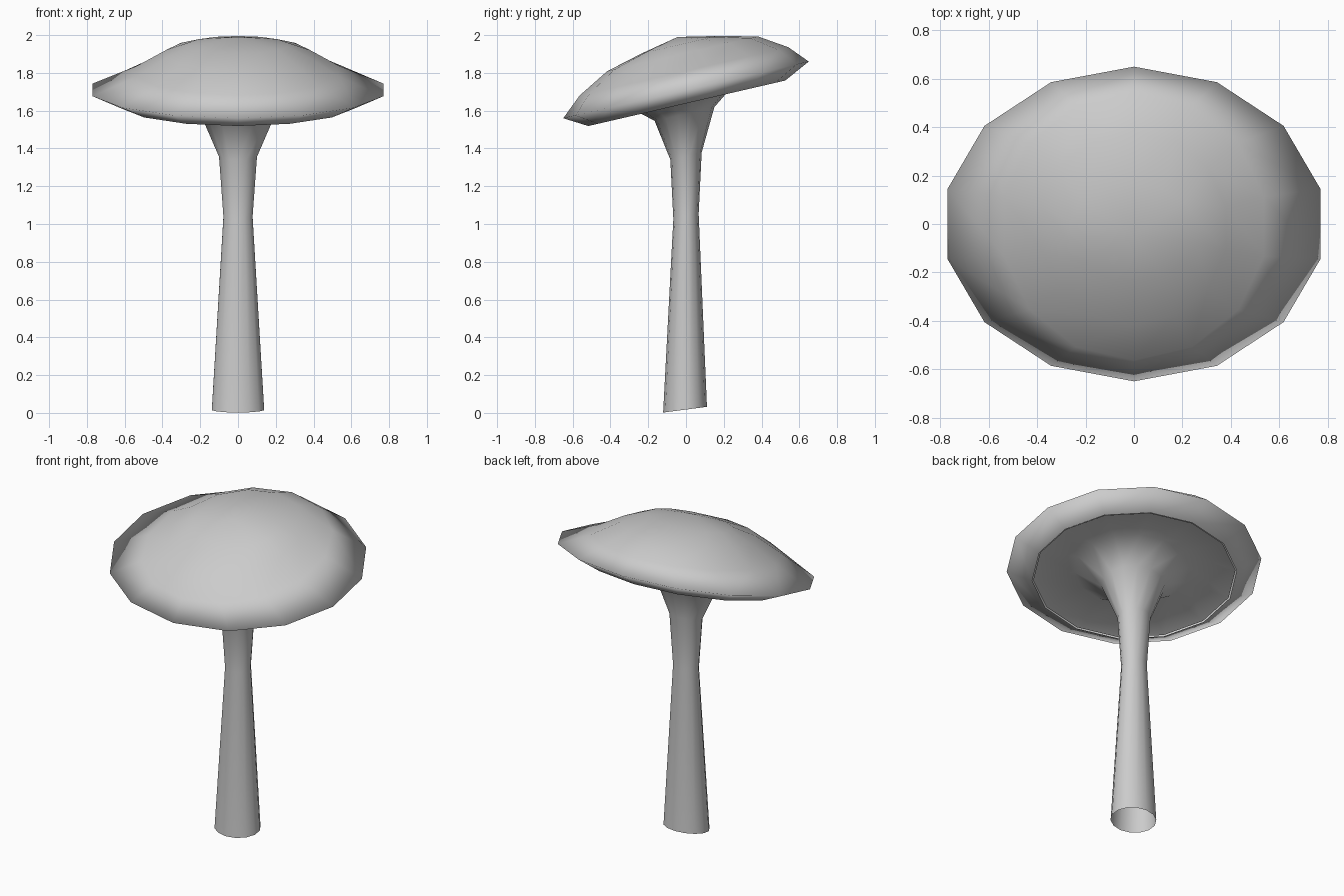
import bpy, bmesh, math

cube = bpy.data.objects.get("Cube")
if cube:
    bpy.data.objects.remove(cube)

SIDES = 14
TILT = math.tan(math.radians(13))

grey = bpy.data.materials.new("light grey")
grey.use_nodes = True
grey.diffuse_color = (0.6, 0.6, 0.6, 1)
grey.node_tree.nodes["Principled BSDF"].inputs["Base Color"].default_value = (0.6, 0.6, 0.6, 1)


def loft(name, rings, apex=None):
    """Join oval rings (x radius, y radius, y centre, height, slope), with an optional closing point."""
    bm = bmesh.new()
    loops = []
    for rx, ry, cy, z, slope in rings:
        loop = []
        for i in range(SIDES):
            a = math.tau * i / SIDES + math.pi / 2
            y = cy + ry * math.sin(a)
            loop.append(bm.verts.new((rx * math.cos(a), y, z + (y - cy) * slope)))
        loops.append(loop)
    for low, high in zip(loops, loops[1:]):
        for i in range(SIDES):
            j = (i + 1) % SIDES
            bm.faces.new((low[i], low[j], high[j], high[i]))
    if apex:
        tip = bm.verts.new(apex)
        for i in range(SIDES):
            bm.faces.new((loops[-1][i], loops[-1][(i + 1) % SIDES], tip))
    for f in bm.faces:
        f.smooth = True
    mesh = bpy.data.meshes.new(name)
    bm.to_mesh(mesh)
    bm.free()
    mesh.materials.append(grey)
    obj = bpy.data.objects.new(name, mesh)
    bpy.context.collection.objects.link(obj)
    return obj


lean, rise = math.sin(math.radians(13)), math.cos(math.radians(13))


def on_axis(shift, h):
    """Centre (y, z) of a cap ring: shift back along the tilted plane, h along the tilted axis."""
    return shift * rise - h * lean, 1.71 + h * rise + shift * lean


# Cap: shallow under lip, wide brim and dome, as (x radius, y radius, shift, height)
cap_profile = [(0.635, 0.535, -0.012, -0.07), (0.79, 0.667, 0, 0), (0.55, 0.567, 0.012, 0.098),
               (0.39, 0.41, 0.025, 0.19), (0.27, 0.205, 0.02, 0.241)]
loft("mushroom_cap",
     [(rx, ry * rise, *on_axis(s, h), TILT) for rx, ry, s, h in cap_profile],
     apex=(0, *on_axis(0.02, 0.283)))

# Stem: open at the foot, flaring into the hollow underside of the cap
loft("mushroom_stem", [
    (0.142, 0.116, -0.005, 0.017, 0.13),
    (0.079, 0.067, 0, 1.04, 0.2),
    (0.103, 0.083, 0, 1.36, 0.23),
    (0.2, 0.158, -0.008, 1.582, TILT),
    (0.36, 0.29, -0.02, 1.69, TILT),
    (0.628, 0.515, *on_axis(-0.012, -0.066), TILT),
])
